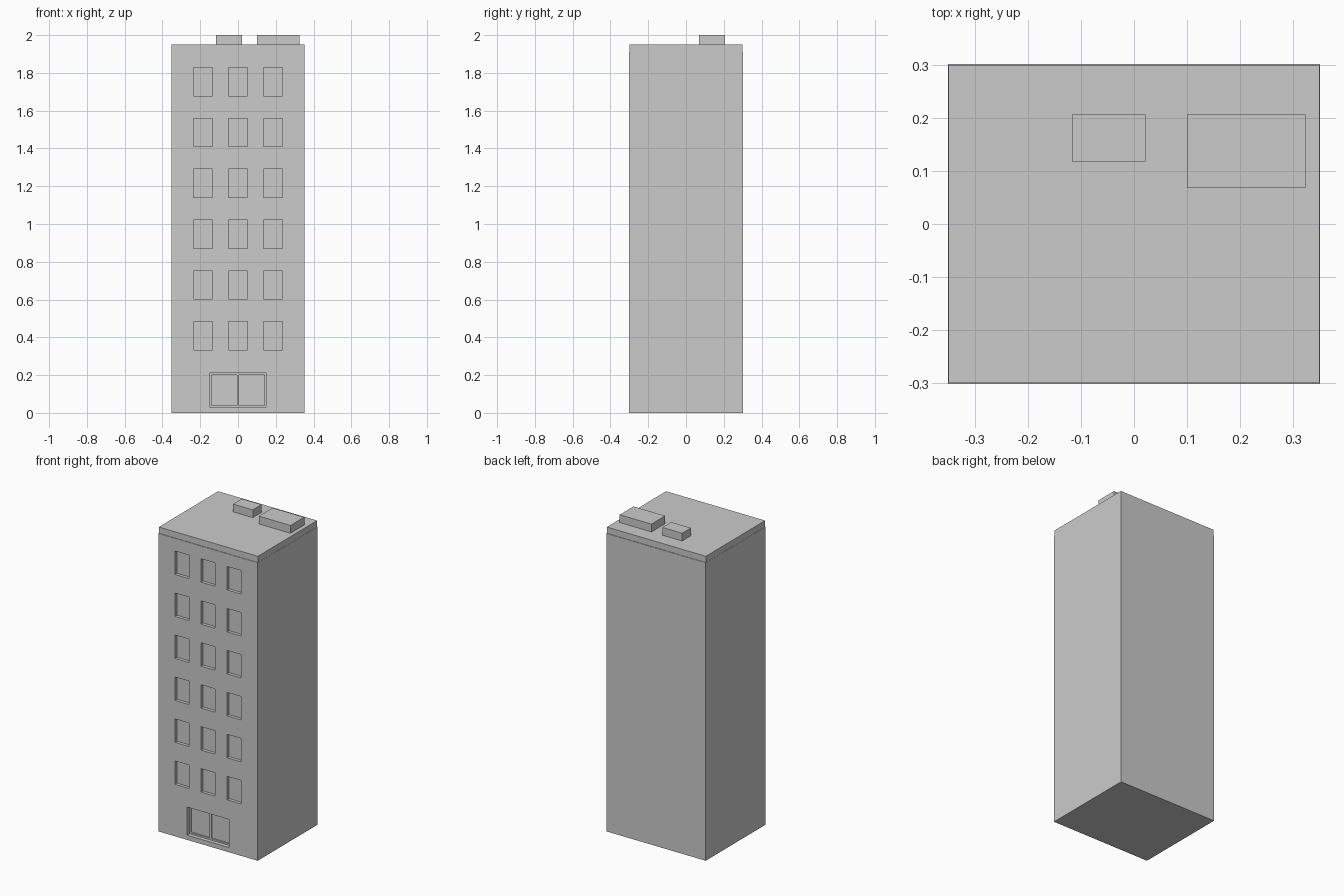
import bpy, bmesh
from mathutils import Matrix, Vector

if "Cube" in bpy.data.objects:
    bpy.data.objects.remove(bpy.data.objects["Cube"])

W, D = 0.352, 0.303          # half width, half depth
FRONT = -D


def boxes(name, spans, mat=None):
    """One object made of boxes given as (x0, x1, y0, y1, z0, z1)."""
    bm = bmesh.new()
    for x0, x1, y0, y1, z0, z1 in spans:
        centre = Vector(((x0 + x1) / 2, (y0 + y1) / 2, (z0 + z1) / 2))
        size = (x1 - x0, y1 - y0, z1 - z0, 1)
        bmesh.ops.create_cube(bm, size=1, matrix=Matrix.Translation(centre) @ Matrix.Diagonal(size))
    me = bpy.data.meshes.new(name)
    bm.to_mesh(me)
    bm.free()
    ob = bpy.data.objects.new(name, me)
    bpy.context.collection.objects.link(ob)
    if mat:
        me.materials.append(mat)
    return ob


glass = bpy.data.materials.new("pale_glass")
glass.diffuse_color = (0.93, 0.93, 0.93, 1)
glass.use_nodes = True
glass.node_tree.nodes["Principled BSDF"].inputs["Base Color"].default_value = glass.diffuse_color

# window grid: three columns, six floors
openings = [(x - 0.05, x + 0.05, 0.333 + f * 0.269, 0.483 + f * 0.269)
            for f in range(6) for x in (-0.185, 0, 0.185)]
door = (-0.15, 0.15, 0.03, 0.21)

# main block with recessed openings
tower = boxes("tower_walls", [(-W, W, -D, D, 0, 1.91)])
cutter = boxes("opening_cutter",
               [(a, b, FRONT - 0.05, FRONT + 0.03, c, d) for a, b, c, d in openings]
               + [(door[0], door[1], FRONT - 0.05, FRONT + 0.045, door[2], door[3])])
cutter.hide_render = True
mod = tower.modifiers.new("openings", 'BOOLEAN')
mod.operation = 'DIFFERENCE'
mod.solver = 'EXACT'
mod.object = cutter
bpy.context.view_layer.objects.active = tower
bpy.ops.object.modifier_apply(modifier=mod.name)
bpy.data.objects.remove(cutter, do_unlink=True)

# window panes
boxes("window_panes", [(a, b, FRONT + 0.02, FRONT + 0.03, c, d) for a, b, c, d in openings], glass)

# entrance: frame bars and two door panes
y0, y1 = FRONT + 0.025, FRONT + 0.045
boxes("entrance_frame", [
    (-0.15, -0.14, y0, y1, 0.03, 0.21), (0.14, 0.15, y0, y1, 0.03, 0.21),
    (-0.006, 0.006, y0, y1, 0.04, 0.20),
    (-0.14, 0.14, y0, y1, 0.03, 0.04), (-0.14, 0.14, y0, y1, 0.20, 0.21)])
boxes("entrance_doors", [(a, b, FRONT + 0.033, y1, 0.04, 0.20)
                         for a, b in ((-0.14, -0.006), (0.006, 0.14))], glass)

# roof slab, slightly set back
boxes("roof_slab", [(-W + 0.001, W - 0.001, -D + 0.003, D - 0.003, 1.91, 1.95)])

# rooftop units
boxes("small_roof_unit", [(-0.117, 0.022, 0.118, 0.207, 1.95, 2.0)])
boxes("large_roof_unit", [(0.10, 0.325, 0.068, 0.207, 1.95, 2.0)])
